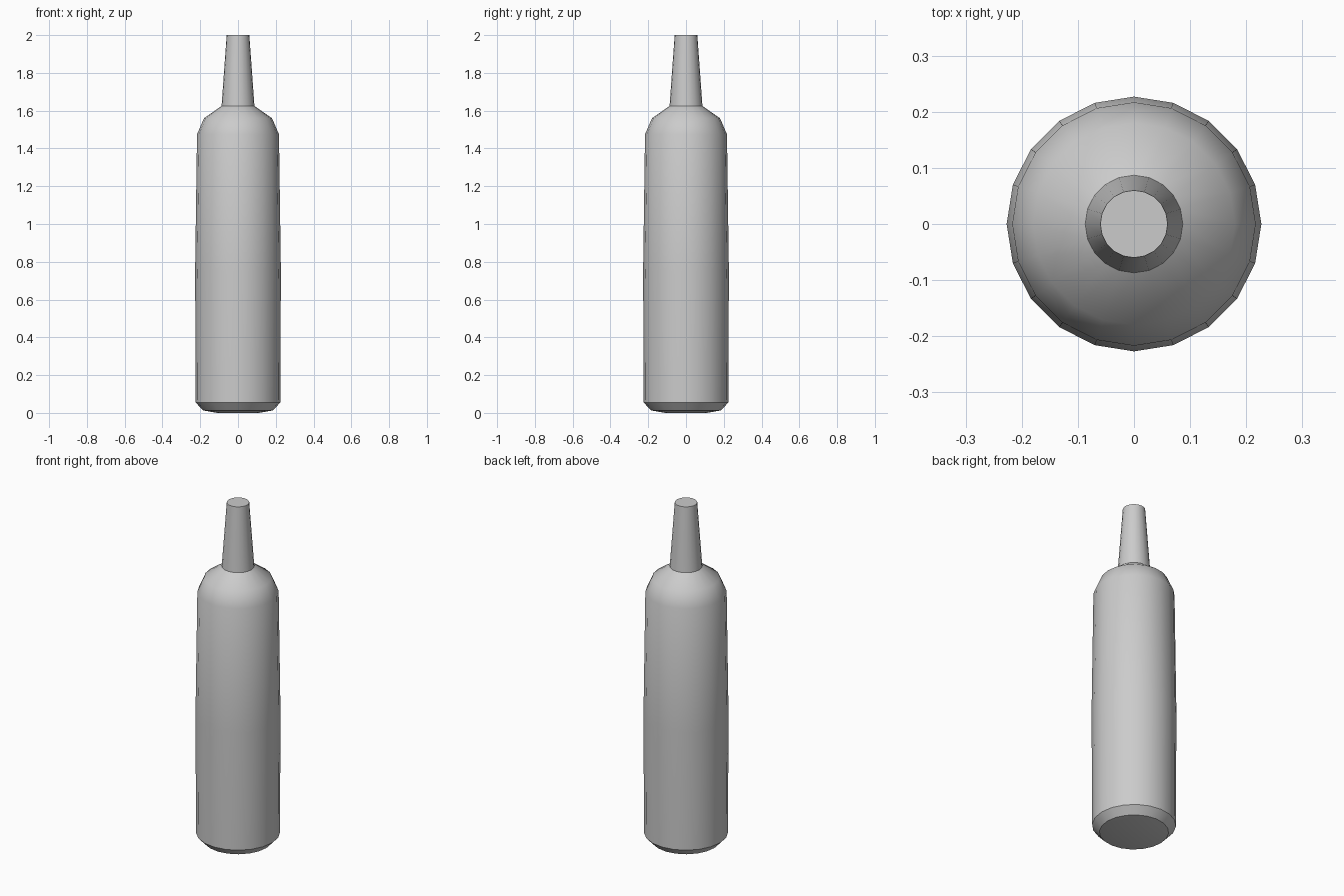
import bpy, bmesh, math

if "Cube" in bpy.data.objects:
    bpy.data.objects.remove(bpy.data.objects["Cube"])

SIDES = 20


def lathe(name, profile, cap_bottom=True, cap_top=True):
    """Revolve (radius, z) points around the z axis."""
    bm = bmesh.new()
    rings = []
    for r, z in profile:
        rings.append([bm.verts.new((r * math.cos(2 * math.pi * i / SIDES),
                                    r * math.sin(2 * math.pi * i / SIDES), z))
                      for i in range(SIDES)])
    for low, high in zip(rings, rings[1:]):
        for i in range(SIDES):
            j = (i + 1) % SIDES
            bm.faces.new((low[i], low[j], high[j], high[i]))
    if cap_bottom:
        bm.faces.new(rings[0][::-1])
    if cap_top:
        bm.faces.new(rings[-1])
    mesh = bpy.data.meshes.new(name)
    bm.to_mesh(mesh)
    bm.free()
    obj = bpy.data.objects.new(name, mesh)
    bpy.context.collection.objects.link(obj)
    bpy.ops.object.select_all(action='DESELECT')
    obj.select_set(True)
    bpy.context.view_layer.objects.active = obj
    bpy.ops.object.shade_smooth_by_angle(angle=math.radians(35))
    return obj


# Bottle: slightly domed base, bevelled foot, body, rounded shoulder, tapered neck
lathe("bottle", [
    (0.11, 0.0), (0.185, 0.013), (0.224, 0.055),
    (0.227, 0.75), (0.217, 1.475),
    (0.18, 1.56), (0.087, 1.625), (0.06, 2.0),
])
